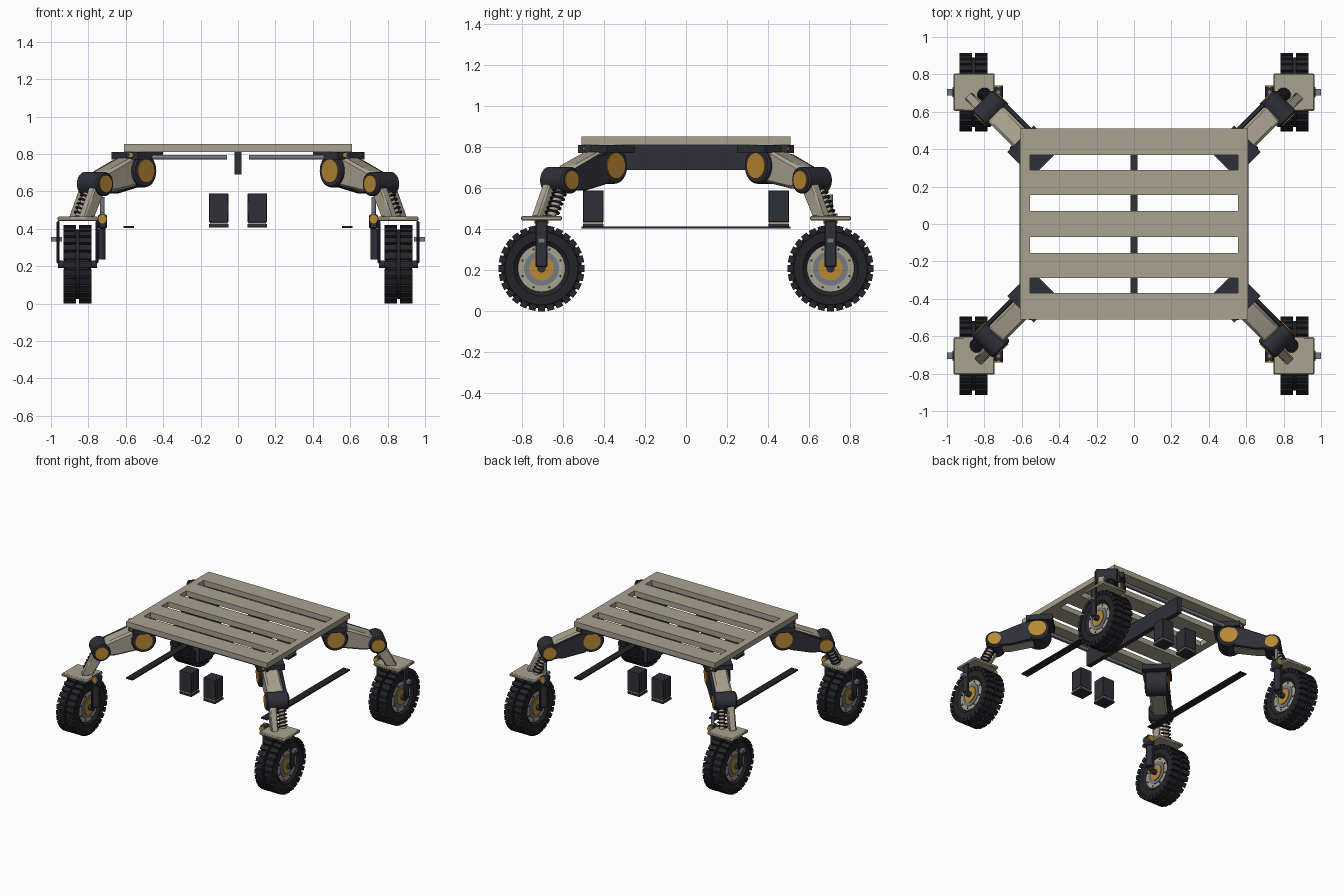
import bpy, bmesh
from math import radians, sin, cos, pi, sqrt
from mathutils import Matrix, Vector

if "Cube" in bpy.data.objects:
    bpy.data.objects.remove(bpy.data.objects["Cube"])


def material(name, rgb):
    m = bpy.data.materials.new(name)
    m.use_nodes = True
    m.diffuse_color = (*rgb, 1)
    m.node_tree.nodes["Principled BSDF"].inputs["Base Color"].default_value = (*rgb, 1)
    return m


TAN = material("tan paint", (0.40, 0.36, 0.28))
DARK = material("dark metal", (0.028, 0.028, 0.04))
RUBBER = material("black rubber", (0.018, 0.017, 0.022))
AMBER = material("amber cap", (0.48, 0.25, 0.035))
STEEL = material("blue grey steel", (0.17, 0.20, 0.24))
I = Matrix.Identity(4)


def smooth(ob):
    bpy.ops.object.select_all(action='DESELECT')
    ob.select_set(True)
    bpy.context.view_layer.objects.active = ob
    bpy.ops.object.shade_smooth_by_angle(angle=radians(32))


def finish(name, bm, mat, M=I, bevel=0):
    bm.transform(M)
    bmesh.ops.recalc_face_normals(bm, faces=bm.faces)
    me = bpy.data.meshes.new(name)
    bm.to_mesh(me)
    bm.free()
    me.materials.append(mat)
    ob = bpy.data.objects.new(name, me)
    bpy.context.collection.objects.link(ob)
    smooth(ob)
    if bevel:
        mod = ob.modifiers.new("edge", 'BEVEL')
        mod.width, mod.segments, mod.limit_method = bevel, 1, 'ANGLE'
    return ob


def add_box(bm, lo, hi, R=I):
    lo, hi = Vector(lo), Vector(hi)
    T = R @ Matrix.Translation((lo + hi) / 2) @ Matrix.Diagonal((*(hi - lo), 1))
    bmesh.ops.create_cube(bm, size=1, matrix=T)


def box(name, lo, hi, mat, M=I, bevel=0):
    bm = bmesh.new()
    add_box(bm, lo, hi)
    return finish(name, bm, mat, M, bevel)


def rod(name, a, b, r, mat, M=I, sides=28, bevel=0):
    a, b = Vector(a), Vector(b)
    bm = bmesh.new()
    T = Matrix.Translation((a + b) / 2) @ (b - a).to_track_quat('Z', 'Y').to_matrix().to_4x4()
    bmesh.ops.create_cone(bm, cap_ends=True, segments=sides, radius1=r, radius2=r,
                          depth=(b - a).length, matrix=T)
    return finish(name, bm, mat, M, bevel)


def prism(name, outline, v0, v1, mat, M=I, bevel=0):
    # side outline in (u, z), extruded across v
    bm = bmesh.new()
    face = bm.faces.new([bm.verts.new((u, v0, z)) for u, z in outline])
    ext = bmesh.ops.extrude_face_region(bm, geom=[face])
    bmesh.ops.translate(bm, vec=(0, v1 - v0, 0),
                        verts=[g for g in ext["geom"] if isinstance(g, bmesh.types.BMVert)])
    return finish(name, bm, mat, M, bevel)


def lathe_x(name, profile, mat, M, steps=56):
    # closed (x, radius) profile turned about the x axis
    bm = bmesh.new()
    rings = [[bm.verts.new((x, r * cos(2 * pi * i / steps), r * sin(2 * pi * i / steps)))
              for x, r in profile] for i in range(steps)]
    n = len(profile)
    for i in range(steps):
        a, b = rings[i], rings[(i + 1) % steps]
        for j in range(n):
            k = (j + 1) % n
            bm.faces.new((a[j], a[k], b[k], b[j]))
    return finish(name, bm, mat, M)


def spring(name, a, b, r, turns, M):
    a, b = Vector(a), Vector(b)
    q = (b - a).to_track_quat('Z', 'Y')
    cu = bpy.data.curves.new(name, 'CURVE')
    cu.dimensions, cu.bevel_depth, cu.bevel_resolution = '3D', 0.006, 1
    sp = cu.splines.new('POLY')
    count = turns * 16
    sp.points.add(count)
    for i, p in enumerate(sp.points):
        t = 2 * pi * i / 16
        co = M @ (a.lerp(b, i / count) + q @ Vector((r * cos(t), r * sin(t), 0)))
        p.co = (*co, 1)
    cu.materials.append(DARK)
    ob = bpy.data.objects.new(name, cu)
    bpy.context.collection.objects.link(ob)
    smooth_target = ob
    bpy.ops.object.select_all(action='DESELECT')
    ob.select_set(True)
    bpy.context.view_layer.objects.active = ob
    bpy.ops.object.convert(target='MESH')
    smooth(bpy.context.view_layer.objects.active)


# Slatted deck with its spine
bm = bmesh.new()
for y, w in ((-0.44, 0.14), (-0.222, 0.135), (0, 0.14), (0.222, 0.135), (0.44, 0.14)):
    add_box(bm, (-0.555, y - w / 2, 0.812), (0.555, y + w / 2, 0.853))
for s in (-1, 1):
    add_box(bm, (s * 0.5825 - 0.0275, -0.51, 0.812), (s * 0.5825 + 0.0275, 0.51, 0.853))
finish("deck", bm, TAN)
box("deck_spine", (-0.018, -0.5, 0.69), (0.018, 0.5, 0.812), DARK)


def leg(sx, sy):
    side = ("left_" if sx > 0 else "right_") + ("rear_" if sy > 0 else "front_")
    k = 1 / sqrt(2)
    # u runs outward, v towards the strut side, origin under the hip
    L = Matrix(((sx * k, -sx * sy * k, 0, sx * 0.55), (sy * k, k, 0, sy * 0.40),
                (0, 0, 1, 0), (0, 0, 0, 1)))
    W = Matrix.Diagonal((sx, sy, 1, 1))

    # Mounting under the deck
    box(side + "hip_mount", (-0.11, -0.1, 0.772), (0.08, 0.1, 0.811), DARK, L)
    box(side + "corner_block", (0.52, 0.40, 0.775), (0.60, 0.495, 0.811), DARK, W)
    box(side + "corner_cap", (0.54, 0.495, 0.785), (0.58, 0.503, 0.805), AMBER, W)
    rod(side + "deck_rail", (0.06, 0.44, 0.783), (0.53, 0.44, 0.783), 0.013, STEEL, W, 12)

    # Hip and knee joints
    for part, u, z, r, cap in (("hip", 0, 0.71, 0.088, 0.063), ("knee", 0.304, 0.64, 0.065, 0.047)):
        rod(side + part, (u, -0.08, z), (u, 0.08, z), r, DARK, L, 32, 0.008)
        rod(side + part + "_caps", (u, -0.086, z), (u, 0.086, z), cap, AMBER, L, 24)

    # Upper arm with dark strut beside it
    prism(side + "upper_arm", ((0, 0.79), (0.09, 0.777), (0.27, 0.705), (0.29, 0.6),
                               (0.2, 0.6), (0, 0.635)), -0.06, 0.056, TAN, L, 0.014)
    prism(side + "arm_strut", ((0.04, 0.775), (0.1, 0.765), (0.28, 0.69), (0.28, 0.59),
                               (0.2, 0.59), (0.04, 0.625)), 0.056, 0.08, DARK, L, 0.005)

    # Lower leg and suspension spring
    prism(side + "lower_leg", ((0.275, 0.62), (0.36, 0.63), (0.445, 0.46), (0.365, 0.46)),
          -0.062, -0.01, TAN, L, 0.008)
    top, foot = (0.315, 0.03, 0.62), (0.395, 0.03, 0.462)
    rod(side + "damper", top, foot, 0.022, TAN, L, 16)
    spring(side + "spring", top, foot, 0.031, 7, L)

    # Ankle plate, fork and steering motor
    box(side + "ankle_plate", (0.745, 0.605, 0.442), (0.965, 0.805, 0.465), TAN, W, 0.006)
    for x in (0.746, 0.954):
        box(side + "fork_blade", (x, 0.675, 0.215), (x + 0.016, 0.735, 0.443), DARK, W, 0.006)
    box(side + "fork_pin", (0.94, 0.687, 0.333), (1.0, 0.723, 0.357), STEEL, W)
    rod(side + "steering_motor", (0.735, 0.705, 0.235), (0.735, 0.705, 0.4), 0.026, DARK, W, 16)
    box(side + "steering_housing", (0.7, 0.675, 0.4), (0.748, 0.735, 0.478), DARK, W, 0.008)
    rod(side + "steering_cap", (0.725, 0.67, 0.453), (0.725, 0.74, 0.453), 0.024, AMBER, W, 16)
    rod(side + "steering_pin", (0.725, 0.705, 0.47), (0.725, 0.705, 0.57 if sy > 0 else 0.488),
        0.012, STEEL, W, 12)

    # Wheel: tyre, lugs, hub layers and bolts
    C = W @ Matrix.Translation((0.858, 0.705, 0.21))
    half = ((0.008, 0.186), (0.008, 0.196), (0.058, 0.194), (0.073, 0.178), (0.073, 0.135), (0.055, 0.113))
    lathe_x(side + "tyre", [(-x, r) for x, r in reversed(half)] + list(half), RUBBER, C)
    bm = bmesh.new()
    for i in range(28):
        R = Matrix.Rotation(2 * pi * i / 28, 4, 'X')
        for x in (-0.042, 0.042):
            add_box(bm, (x - 0.033, -0.017, -0.21), (x + 0.033, 0.017, -0.18), R)
    finish(side + "tyre_lugs", bm, RUBBER, C)
    for part, r, x, mat in (("rim", 0.115, 0.058, TAN), ("hub_ring", 0.085, 0.063, STEEL),
                            ("hub", 0.06, 0.069, AMBER), ("axle", 0.02, 0.104, DARK)):
        rod(side + part, (-x, 0, 0), (x, 0, 0), r, mat, C, 40)
    for i in range(8):
        t = 2 * pi * (i + 0.5) / 8
        y, z = 0.1 * cos(t), 0.1 * sin(t)
        rod(side + "rim_bolt", (-0.062, y, z), (0.062, y, z), 0.006, DARK, C, 8)

    # Hanging boxes under the deck
    box(side + "equipment_box", (0.052, 0.402, 0.435), (0.155, 0.503, 0.59), DARK, W, 0.003)
    box(side + "box_band", (0.056, 0.406, 0.425), (0.151, 0.499, 0.435), TAN, W)
    box(side + "box_base", (0.052, 0.402, 0.408), (0.155, 0.503, 0.425), DARK, W)


for sx in (-1, 1):
    for sy in (-1, 1):
        leg(sx, sy)
    # Low side strips
    box("side_strip", (sx * 0.583 - 0.028, -0.51, 0.405), (sx * 0.583 + 0.028, 0.51, 0.415), RUBBER)
